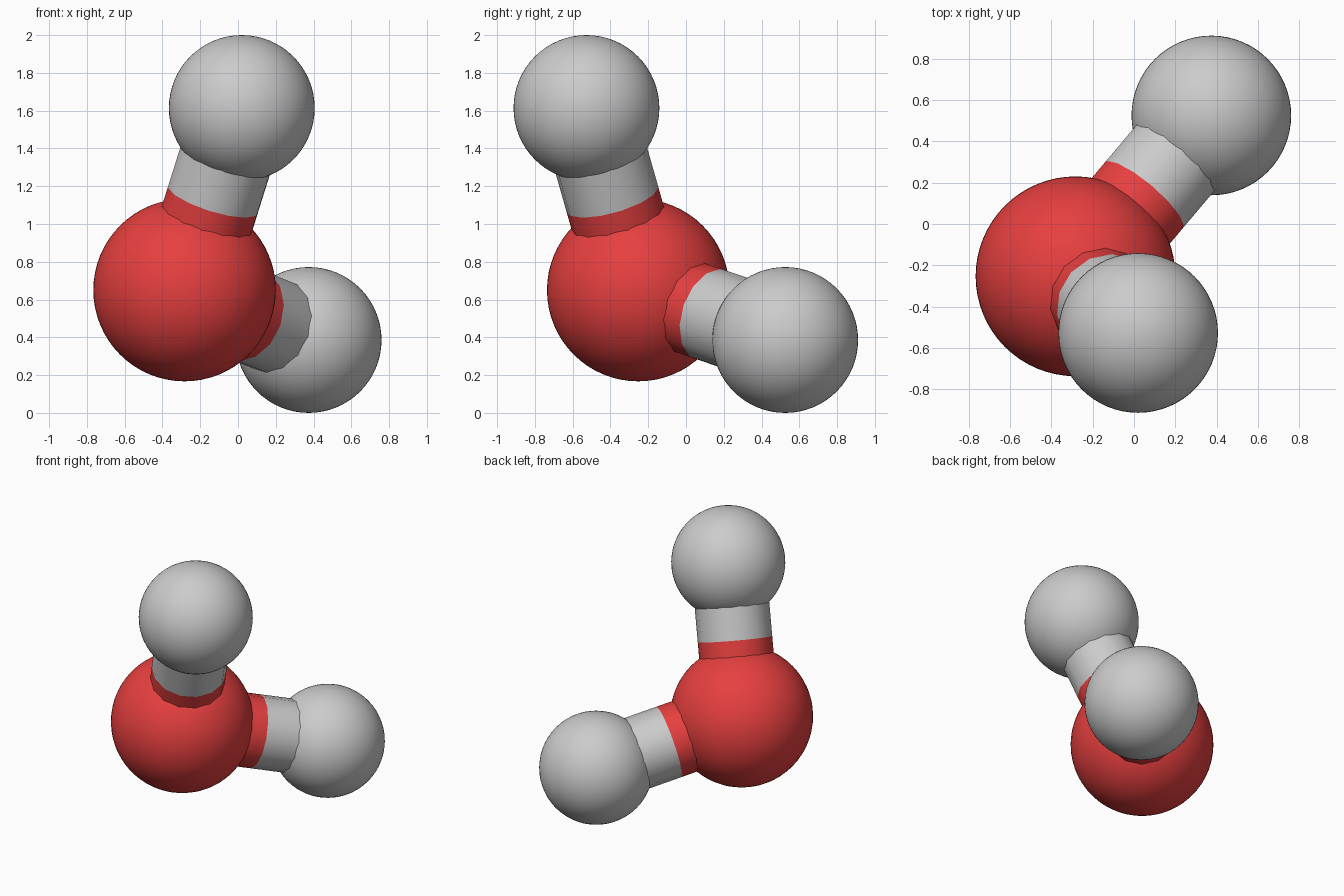
import bpy
from mathutils import Vector

if "Cube" in bpy.data.objects:
    bpy.data.objects.remove(bpy.data.objects["Cube"])

red = bpy.data.materials.new("red")
red.diffuse_color = (0.8, 0.05, 0.05, 1)
red.use_nodes = True
red.node_tree.nodes["Principled BSDF"].inputs["Base Color"].default_value = red.diffuse_color

CENTRE = Vector((-0.283, -0.253, 0.65))
ENDS = {"upper": Vector((0.02, -0.527, 1.614)),
        "lower": Vector((0.374, 0.525, 0.386))}
BOND_RADIUS = 0.253


def finish(name, material):
    obj = bpy.context.object
    obj.name = name
    if material:
        obj.data.materials.append(material)
    bpy.ops.object.shade_smooth_by_angle()
    return obj


def ball(name, centre, radius, material=None):
    bpy.ops.mesh.primitive_uv_sphere_add(segments=64, ring_count=32,
                                         radius=radius, location=centre)
    finish(name, material)


def tube(name, start, end, material=None):
    axis = end - start
    bpy.ops.mesh.primitive_cylinder_add(vertices=14, radius=BOND_RADIUS,
                                        depth=axis.length, end_fill_type='NOTHING',
                                        location=(start + end) / 2,
                                        rotation=axis.to_track_quat('Z', 'Y').to_euler())
    finish(name, material)


# Large central atom
ball("central_atom", CENTRE, 0.483, red)

# Small atoms, each joined by a bond that changes colour halfway
for side, end in ENDS.items():
    middle = (CENTRE + end) / 2
    ball(side + "_small_atom", end, 0.386)
    tube(side + "_bond_inner_half", CENTRE, middle, red)
    tube(side + "_bond_outer_half", middle, end)
